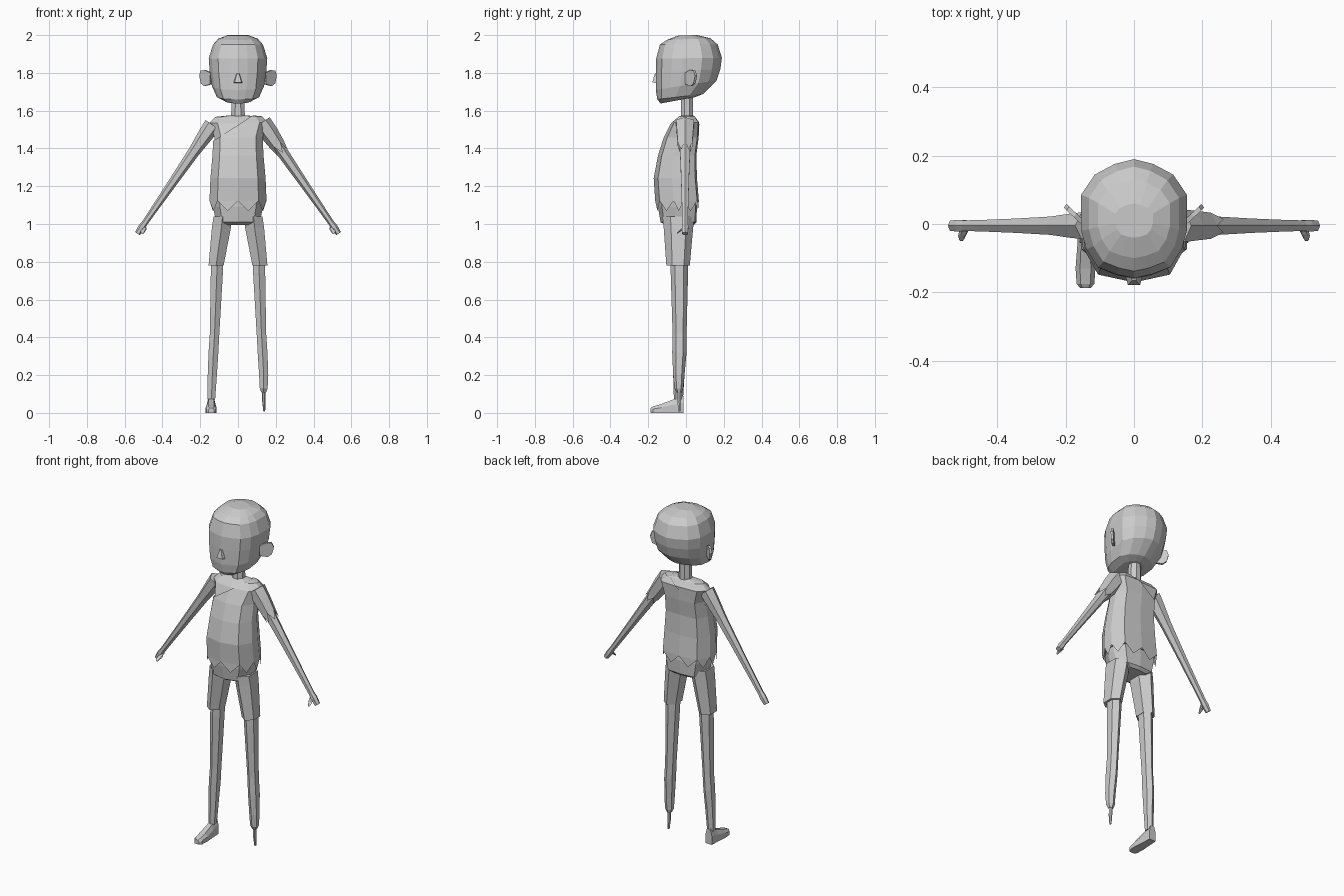
import bpy, bmesh, math
from mathutils import Vector

if "Cube" in bpy.data.objects:
    bpy.data.objects.remove(bpy.data.objects["Cube"])

grey = bpy.data.materials.new("plain_grey")
grey.diffuse_color = (0.6, 0.6, 0.6, 1)
grey.use_nodes = True
grey.node_tree.nodes["Principled BSDF"].inputs["Base Color"].default_value = grey.diffuse_color


def finish(name, bm):
    bmesh.ops.recalc_face_normals(bm, faces=bm.faces)
    mesh = bpy.data.meshes.new(name)
    bm.to_mesh(mesh)
    bm.free()
    mesh.materials.append(grey)
    obj = bpy.data.objects.new(name, mesh)
    bpy.context.collection.objects.link(obj)
    return obj


def loft(rings, start=True, end=True):
    """Skin a list of equal point rings, with optional end caps."""
    bm = bmesh.new()
    vs = [[bm.verts.new(p) for p in r] for r in rings]
    n = len(vs[0])
    for a, b in zip(vs, vs[1:]):
        for i in range(n):
            j = (i + 1) % n
            bm.faces.new((a[i], a[j], b[j], b[i]))
    if start:
        bm.faces.new(vs[0])
    if end:
        bm.faces.new(vs[-1])
    return bm, vs


def fringe(bm, ring, drop, skip=()):
    """Ragged hem: one pointed tatter under each edge of a ring."""
    for i in range(len(ring)):
        a, b = ring[i], ring[(i + 1) % len(ring)]
        tip = bm.verts.new((a.co + b.co) / 2 + Vector(drop))
        bm.faces.new((a, b, tip))


def outline(half, hw, yf, yb, zf, zb=None):
    """Symmetric horizontal ring from a normalised half outline."""
    zb = zf if zb is None else zb
    pts = half + [(-x, t) for x, t in half[-2:0:-1]]
    return [(x * hw, yf + t * (yb - yf), zf + t * (zb - zf)) for x, t in pts]


def tube(stations, u, v, n=6, phase=0.0):
    """Rings of n points; station = (centre, radius along u, radius along v)."""
    u, v = Vector(u), Vector(v)
    rings = []
    for c, ru, rv in stations:
        rings.append([Vector(c) + u * ru * math.cos(phase + i * math.tau / n)
                      + v * rv * math.sin(phase + i * math.tau / n) for i in range(n)])
    return rings


X, Y = (1, 0, 0), (0, 1, 0)

# Head: flat-fronted, fuller at the back
skull = [(0, 0), (.33, .03), (.68, .09), (.9, .24), (1, .40), (1, .70),
         (.74, .87), (.36, .96), (0, 1)]
head = [(.07, -.135, .05, 1.638, 1.672), (.112, -.152, .09, 1.66, 1.688),
        (.138, -.16, .162, 1.71, 1.76), (.150, -.16, .182, 1.80, 1.82),
        (.155, -.158, .19, 1.875, 1.88), (.132, -.138, .168, 1.95, 1.95),
        (.105, -.10, .13, 1.975, 1.983), (.055, -.04, .06, 1.998, 2.0)]
finish("head", loft([outline(skull, *r) for r in head])[0])

# Nose: small wedge
bm, _ = loft([[(-.025, -.15, 1.745), (.025, -.15, 1.745), (.009, -.15, 1.80), (-.009, -.15, 1.80)],
              [(-.018, -.178, 1.75), (.018, -.178, 1.75), (.006, -.166, 1.795), (-.006, -.166, 1.795)]])
finish("nose", bm)

# Neck
neck = [((0, .005, 1.54), .04, .035), ((0, .005, 1.69), .036, .033)]
finish("neck", loft(tube(neck, X, Y, 8, math.pi / 8))[0])

# Torso and one-shouldered shirt share the same cross-sections
chest = [(0, 0), (.72, .10), (1, .42), (1, .66), (.75, .96), (0, 1)]
body = [(.148, -.16, .065, 1.12), (.143, -.168, .055, 1.24), (.132, -.145, .052, 1.36),
        (.128, -.115, .064, 1.455), (.155, -.075, .068, 1.535),
        (.125, -.04, .045, 1.567), (.05, -.025, .035, 1.575)]
finish("torso", loft([outline(chest, r[0] - .004, r[1] + .004, r[2] - .004, r[3])
                      for r in body])[0])

bm, vs = loft([outline(chest, r[0] + .003, r[1] - .003, r[2] + .003, r[3] + .003)
               for r in body], start=False)
fringe(bm, vs[0], (0, 0, -.055))
bmesh.ops.bisect_plane(bm, geom=bm.verts[:] + bm.edges[:] + bm.faces[:],
                       plane_co=(.04, 0, 1.55), plane_no=(-.11, 0, .17), clear_outer=True)
finish("shirt", bm)

# Shorts: pelvis block
pelvis = [(.075, -.11, .04, .995), (.115, -.135, .055, 1.01),
          (.133, -.148, .058, 1.09), (.138, -.15, .05, 1.16)]
finish("shorts_hips", loft([outline(chest, *r) for r in pelvis])[0])

# Arm axis: d runs down the arm, u across it
d = Vector((.39, 0, -.565)).normalized()
u = Vector((-d.z, 0, d.x))
shoulder = Vector((.135, -.005, 1.525))

for side, s in (("left", 1), ("right", -1)):
    def place(points):
        return [[(p[0] * s, p[1], p[2]) for p in ring] for ring in points]

    # Shorts leg
    st = [((.082, -.04, 1.04), .055, .085), ((.088, -.04, .98), .058, .078),
          ((.116, -.042, .78), .046, .062)]
    finish(side + "_shorts_leg", loft(place(tube(st, X, Y, 6, math.pi / 6)))[0])

    # Bare leg
    st = [((.108, -.035, .85), .038, .046), ((.112, -.035, .74), .037, .046),
          ((.124, -.034, .42), .029, .037), ((.130, -.035, .32), .030, .038),
          ((.136, -.038, .20), .028, .030)]
    if s > 0:
        st += [((.136, -.038, .13), .024, .024), ((.136, -.036, .108), .014, .013)]
    else:
        st += [((.141, -.040, .07), .023, .024)]
    finish(side + "_leg", loft(place(tube(st, X, Y, 6, math.pi / 6)))[0])

    # Arm and mitten hand
    st = [(0, .045, .045), (.06, .041, .041), (.17, .031, .031), (.36, .024, .024),
          (.55, .018, .019), (.63, .016, .018), (.66, .019, .020), (.70, .015, .017)]
    st = [(shoulder + d * t, a, b) for t, a, b in st]
    finish(side + "_arm", loft(place(tube(st, u, Y, 6)))[0])

    # Thumb
    st = [((.497, -.018, .975), .014, .012), ((.503, -.035, .962), .012, .009),
          ((.505, -.048, .950), .006, .005)]
    finish(side + "_thumb", loft(place(tube(st, X, (0, .4, .9), 5)))[0])

    # Ear: thin plate swept backwards
    shape = [(-.01, 1.80), (.025, 1.815), (.052, 1.812), (.062, 1.785), (.052, 1.745),
             (.03, 1.73), (-.01, 1.74)]
    inner = [(.148 + .8 * a, .012 + .75 * a, z) for a, z in shape]
    outer = [(x + .008, y - .011, z) for x, y, z in inner]
    finish(side + "_ear", loft(place([inner, outer]))[0])

# Torn sleeve on the covered shoulder
st = [(shoulder + d * t, a, b) for t, a, b in
      ((-.015, .05, .055), (.05, .049, .05), (.13, .041, .044))]
bm, vs = loft(tube(st, u, Y, 6), end=False)
fringe(bm, vs[-1], d * .05)
finish("sleeve", bm)

# Foot
foot = []
for y, w, h in ((-.012, .021, .09), (-.065, .024, .072), (-.13, .029, .047), (-.175, .026, .034),
                (-.188, .015, .026)):
    foot.append([(-.142 + k * w, y, z) for k, z in
                 ((-1, 0), (1, 0), (1, h * .6), (.55, h), (-.55, h), (-1, h * .6))])
finish("foot", loft(foot)[0])

# Peg under the shortened leg
peg = [((.136, -.036, .125), .010, .011), ((.137, -.036, .06), .009, .011),
       ((.139, -.034, .008), .005, .007)]
finish("peg", loft(tube(peg, X, Y, 6))[0])
